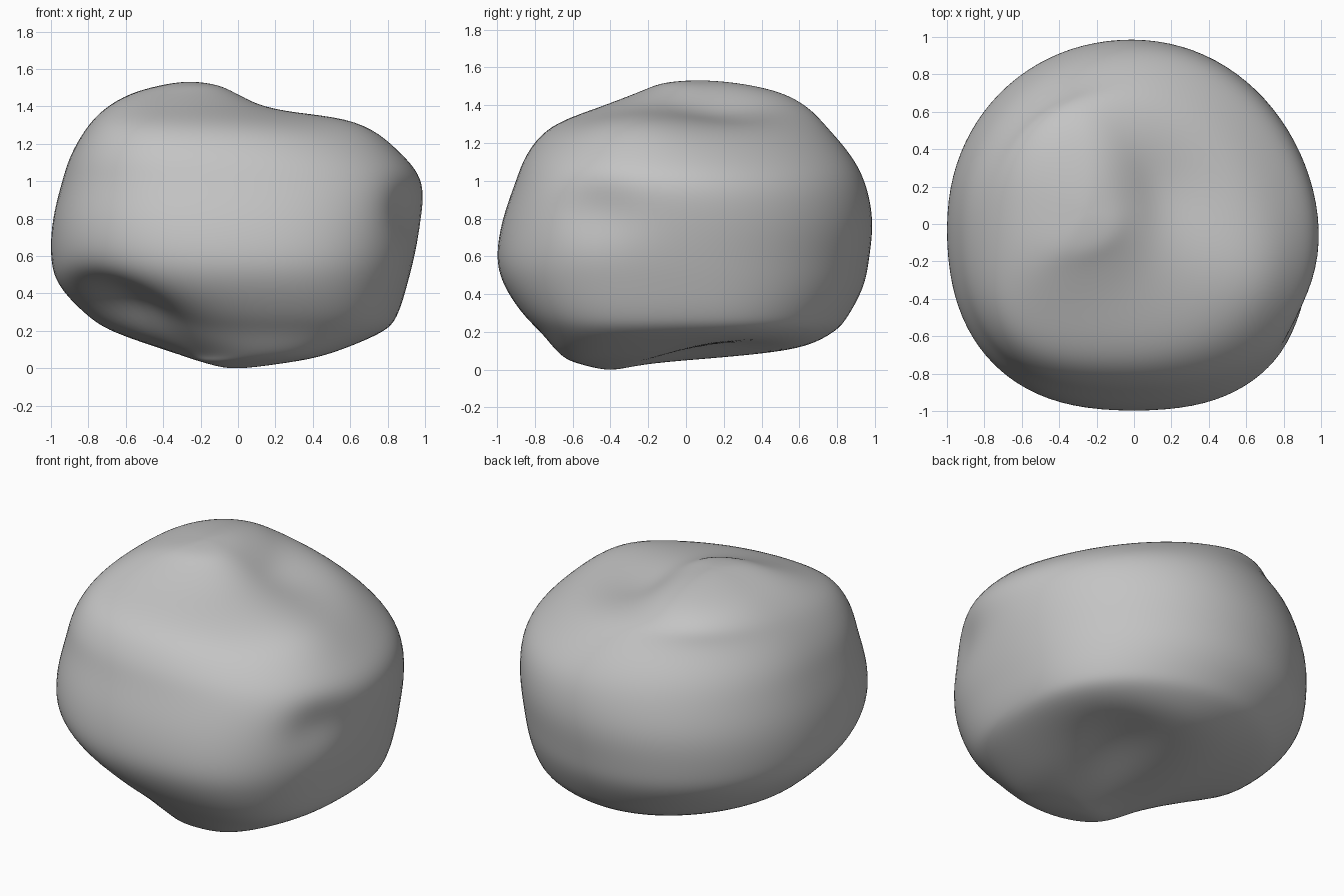
import bpy
import bmesh
import math
from mathutils import Vector

SEGMENTS = 96
STEPS = 7

default_cube = bpy.data.objects.get("Cube")
if default_cube:
    bpy.data.objects.remove(default_cube, do_unlink=True)

# Silhouette levels: height, right edge, left edge, front edge, back edge
LEVELS = [
    (0, -.03, -.03, -.4, -.4),
    (.04, -.2, .28, -.57, -.17),
    (.085, -.33, .5, -.67, .5),
    (.2, -.68, .78, -.77, .78),
    (.3, -.83, .86, -.87, .87),
    (.45, -.97, .91, -.97, .95),
    (.6, -1.01, .95, -1.01, .98),
    (.8, -1, .99, -.98, 1),
    (1, -.95, 1, -.91, .96),
    (1.15, -.9, .88, -.85, .88),
    (1.3, -.81, .64, -.72, .75),
    (1.4, -.71, .22, -.46, .65),
    (1.48, -.57, .03, -.25, .5),
    (1.53, -.38, -.1, -.12, .27),
    (1.545, -.25, -.25, .07, .07),
]

# Hollows and swells: centre, push direction and depth, radius
PUSHES = [
    ((.93, -.48, .86), (-.09, .02, 0), .14),    # side dimple
    ((-.68, -.58, .2), (.11, .11, .14), .28),   # scoop under the front corner
    ((.3, .18, .1), (0, 0, .11), .27),          # hollow underside
    ((.17, .19, 1.38), (0, 0, -.06), .24),      # valley beside the crest
    ((.62, -.28, 1.28), (.02, 0, .04), .25),    # raised shoulder
]


def spline(a, b, c, d, t):
    """Smooth curve through b and c."""
    return [q + t / 2 * (r - p + t * (2 * p - 5 * q + 4 * r - s + t * (3 * (q - r) + s - p)))
            for p, q, r, s in zip(a, b, c, d)]


def signed_power(value, power):
    return math.copysign(abs(value) ** power, value)


def fullness(z, c, s):
    """Squareness of each corner of the cross-section at a height."""
    if c > 0 and s < 0:
        return 2.9 - .65 * z
    if c > 0:
        return 2.05 - .5 * (z - .75) ** 2
    if s < 0:
        return 2.45 - .4 * max(1 - abs(z - .22) / .2, 0)
    return 2.05


def ring_point(level, angle):
    """Point on a rounded cross-section that twists a little with height."""
    z, x0, x1, y0, y1 = level
    c, s = math.cos(angle), math.sin(angle)
    power = 2 / fullness(z, c, s)
    u, v = signed_power(c, power), signed_power(s, power)
    wide, deep = (x1 - x0) / 2, (y1 - y0) / 2
    lean_y = (.17 - .3 * z) * wide * max(u, 0) ** 2
    lean_x = (.17 - .25 * z) * deep * min(v, 0) ** 2
    return Vector(((x0 + x1) / 2 + wide * u + lean_x, (y0 + y1) / 2 + deep * v + lean_y, z))


def press(point):
    moved = point.copy()
    for centre, push, radius in PUSHES:
        distance = (point - Vector(centre)).length
        moved += Vector(push) * math.exp(-(distance / radius) ** 2)
    return moved


# Interpolate the levels into many fine ones
fine = []
last = len(LEVELS) - 1
for i in range(last):
    four = [LEVELS[min(max(i + k, 0), last)] for k in (-1, 0, 1, 2)]
    fine += [spline(*four, step / STEPS) for step in range(STEPS)]

# Skin the rings and close both ends
bm = bmesh.new()
rings = []
for level in fine[1:]:
    rings.append([bm.verts.new(press(ring_point(level, math.tau * k / SEGMENTS)))
                  for k in range(SEGMENTS)])
bottom = bm.verts.new(press(ring_point(LEVELS[0], 0)))
top = bm.verts.new(press(ring_point(LEVELS[last], 0)))
for k in range(SEGMENTS):
    n = (k + 1) % SEGMENTS
    for low, high in zip(rings, rings[1:]):
        bm.faces.new((low[k], low[n], high[n], high[k]))
    bm.faces.new((bottom, rings[0][n], rings[0][k]))
    bm.faces.new((top, rings[-1][k], rings[-1][n]))

# Relax the surface and rest it on the ground
for _ in range(20):
    bmesh.ops.smooth_vert(bm, verts=bm.verts, factor=.5,
                          use_axis_x=True, use_axis_y=True, use_axis_z=True)
floor = min(v.co.z for v in bm.verts)
for v in bm.verts:
    v.co.z -= floor
bmesh.ops.recalc_face_normals(bm, faces=bm.faces)
for face in bm.faces:
    face.smooth = True

mesh = bpy.data.meshes.new("boulder")
bm.to_mesh(mesh)
bm.free()
boulder = bpy.data.objects.new("boulder", mesh)
bpy.context.collection.objects.link(boulder)

# Plain stone colour
stone = bpy.data.materials.new("stone grey")
stone.use_nodes = True
colour = (.55, .55, .55, 1)
stone.diffuse_color = colour
stone.node_tree.nodes["Principled BSDF"].inputs["Base Color"].default_value = colour
mesh.materials.append(stone)
